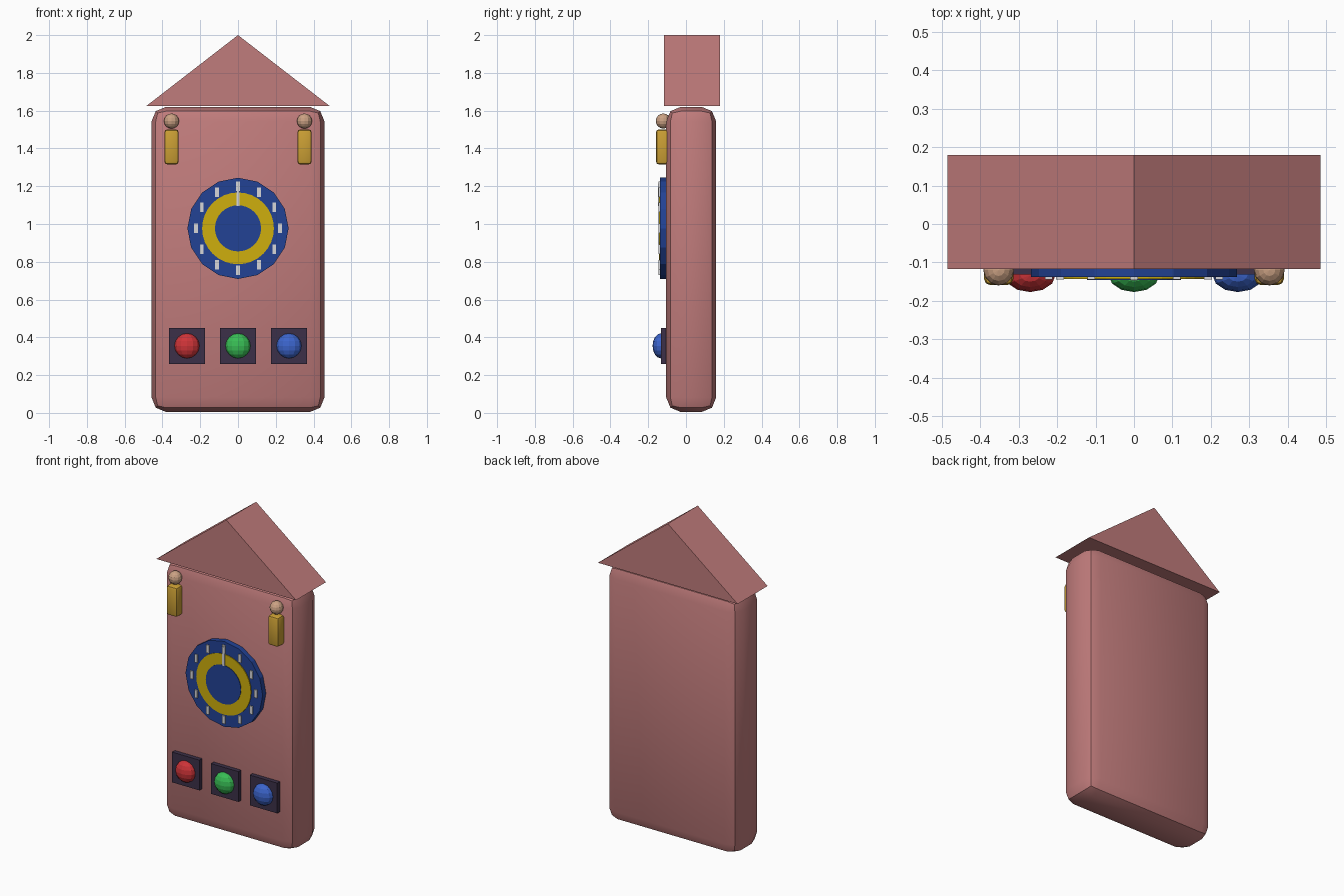
import bpy, bmesh, math
from mathutils import Matrix, Vector

if "Cube" in bpy.data.objects:
    bpy.data.objects.remove(bpy.data.objects["Cube"], do_unlink=True)


def material(name, r, g, b):
    m = bpy.data.materials.new(name)
    m.use_nodes = True
    m.diffuse_color = (r, g, b, 1)
    bsdf = next(n for n in m.node_tree.nodes if n.type == 'BSDF_PRINCIPLED')
    bsdf.inputs["Base Color"].default_value = (r, g, b, 1)
    return m


PINK = material("dusty pink", .53, .2, .2)
GOLD = material("gold", .6, .35, .035)
SKIN = material("skin", .6, .36, .23)
NAVY = material("navy blue", .016, .055, .3)
YELLOW = material("yellow", .62, .43, .004)
WHITE = material("pale grey", .68, .68, .7)
DARK = material("dark purple", .045, .03, .065)
RED = material("red", .62, .034, .04)
GREEN = material("green", .04, .51, .09)
BLUE = material("bright blue", .045, .13, .61)


def finish(bm, name, mat):
    bmesh.ops.recalc_face_normals(bm, faces=bm.faces[:])
    mesh = bpy.data.meshes.new(name)
    bm.to_mesh(mesh)
    bm.free()
    mesh.materials.append(mat)
    ob = bpy.data.objects.new(name, mesh)
    bpy.context.collection.objects.link(ob)
    return ob


def box(name, mat, centre, size, bevel=0):
    bm = bmesh.new()
    bmesh.ops.create_cube(bm, size=1, matrix=Matrix.Translation(centre) @ Matrix.Diagonal((*size, 1)))
    if bevel:
        bmesh.ops.bevel(bm, geom=bm.edges[:], offset=bevel, segments=2, profile=.5, affect='EDGES')
    ob = finish(bm, name, mat)
    if bevel:
        bpy.ops.object.select_all(action='DESELECT')
        ob.select_set(True)
        bpy.context.view_layer.objects.active = ob
        bpy.ops.object.shade_smooth_by_angle(angle=math.radians(30))
    return ob


def ball(name, mat, centre, size):
    bm = bmesh.new()
    bmesh.ops.create_uvsphere(bm, u_segments=12, v_segments=8, radius=1,
                              matrix=Matrix.Translation(centre) @ Matrix.Diagonal((*size, 1)))
    return finish(bm, name, mat)


def disc(name, mat, radius, sides, front, back):
    bm = bmesh.new()
    place = Matrix.Translation((0, (front + back) / 2, DIAL_Z)) @ Matrix.Rotation(math.pi / 2, 4, 'X')
    bmesh.ops.create_cone(bm, cap_ends=True, segments=sides, radius1=radius, radius2=radius,
                          depth=back - front, matrix=place)
    return finish(bm, name, mat)


# Cabinet
box("cabinet", PINK, (0, .0275, .8125), (.916, .265, 1.615), .077)

# Gabled roof
bm = bmesh.new()
gable = bm.faces.new([bm.verts.new(p) for p in ((-.485, -.117, 1.625), (.485, -.117, 1.625), (0, -.117, 2))])
extruded = bmesh.ops.extrude_face_region(bm, geom=[gable], use_keep_orig=True)
bmesh.ops.translate(bm, vec=(0, .297, 0),
                    verts=[v for v in extruded["geom"] if isinstance(v, bmesh.types.BMVert)])
finish(bm, "roof", PINK)

# Dial with layered rings
DIAL_Z = .977
disc("dial", NAVY, .268, 16, -.138, -.09)
disc("dial_ring", YELLOW, .19, 32, -.143, -.136)
disc("dial_centre", NAVY, .122, 32, -.146, -.14)

# Hour marks and hand
for i in range(12):
    a = i * math.tau / 12
    box(f"hour_mark_{i + 1}", WHITE,
        (.222 * math.sin(a), -.14, DIAL_Z + .222 * math.cos(a)), (.02, .009, .05))
box("dial_hand", WHITE, (0, -.143, 1.155), (.018, .009, .12))

# Small figures, one on each side
for side, x in (("right", -.352), ("left", .352)):
    box(side + "_figure_body", GOLD, (x, -.119, 1.408), (.076, .08, .186), .016)
    ball(side + "_figure_head", SKIN, (x, -.12, 1.545), (.04, .04, .04))

# Buttons on square plates
for name, x, mat in (("red", -.27, RED), ("green", 0, GREEN), ("blue", .27, BLUE)):
    box(name + "_button_plate", DARK, (x, -.115, .355), (.19, .034, .19))
    ball(name + "_button", mat, (x, -.133, .355), (.066, .044, .066))
